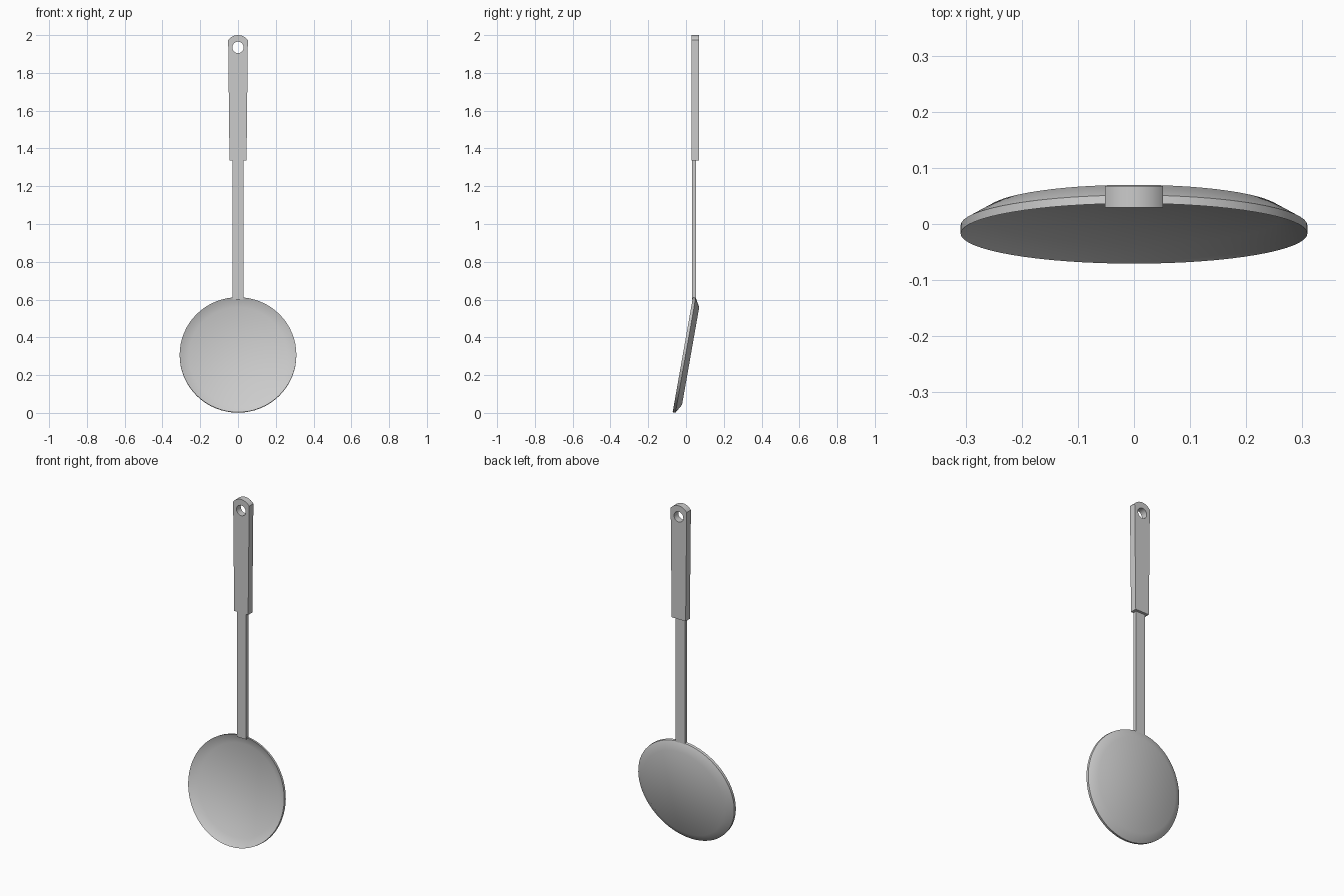
import bpy, bmesh, math
from mathutils import Matrix

cube = bpy.data.objects.get("Cube")
if cube:
    bpy.data.objects.remove(cube, do_unlink=True)

steel = bpy.data.materials.new("brushed grey metal")
steel.use_nodes = True
grey = (0.6, 0.6, 0.6, 1)
steel.diffuse_color = grey
steel.node_tree.nodes["Principled BSDF"].inputs["Base Color"].default_value = grey


def finish(name, bm, smooth_angle=35):
    """Turn a bmesh into a named, shaded object."""
    bmesh.ops.recalc_face_normals(bm, faces=bm.faces)
    mesh = bpy.data.meshes.new(name)
    bm.to_mesh(mesh)
    bm.free()
    mesh.materials.append(steel)
    obj = bpy.data.objects.new(name, mesh)
    bpy.context.collection.objects.link(obj)
    bpy.ops.object.select_all(action='DESELECT')
    obj.select_set(True)
    bpy.context.view_layer.objects.active = obj
    bpy.ops.object.shade_smooth_by_angle(angle=math.radians(smooth_angle))
    return obj


def plate(name, outline, y_front, y_back):
    """Extrude an (x, z) outline between two depths."""
    bm = bmesh.new()
    face = bm.faces.new([bm.verts.new((x, y_front, z)) for x, z in outline])
    new = bmesh.ops.extrude_face_region(bm, geom=[face])["geom"]
    verts = [v for v in new if isinstance(v, bmesh.types.BMVert)]
    bmesh.ops.translate(bm, verts=verts, vec=(0, y_back - y_front, 0))
    return finish(name, bm)


# Shallow dish: rings of (radius, depth) from the hollow floor round to the back
SIDES = 64
profile = [(0.26, 0.027), (0.309, 0), (0.309, 0.015), (0.262, 0.042)]
bm = bmesh.new()
rings = []
for r, d in profile:
    angles = [2 * math.pi * i / SIDES for i in range(SIDES)]
    rings.append([bm.verts.new((r * math.cos(a), d, r * math.sin(a))) for a in angles])
for a, b in zip(rings, rings[1:]):
    for i in range(SIDES):
        j = (i + 1) % SIDES
        bm.faces.new((a[i], a[j], b[j], b[i]))
bm.faces.new(rings[0])
bm.faces.new(rings[-1])
tilt = Matrix.Translation((0, -0.017, 0.308)) @ Matrix.Rotation(math.radians(-10), 4, 'X')
bmesh.ops.transform(bm, matrix=tilt, verts=bm.verts)
finish("dish", bm)

# Flat stem
plate("stem", [(-0.03, 0.6), (0.03, 0.6), (0.03, 1.345), (-0.03, 1.345)], 0.033, 0.053)

# Tapered grip with a rounded top
HOLE_Z, TOP_R = 1.935, 0.065
half = math.asin(0.052 / TOP_R)
arc = [half - 2 * half * i / 16 for i in range(17)]
outline = [(-0.045, 1.335), (0.045, 1.335)]
outline += [(TOP_R * math.sin(a), HOLE_Z + TOP_R * math.cos(a)) for a in arc]
grip = plate("grip", outline, 0.029, 0.068)

# Hanging hole
bpy.ops.mesh.primitive_cylinder_add(vertices=32, radius=0.03, depth=0.2,
                                    location=(0, 0.05, HOLE_Z), rotation=(math.pi / 2, 0, 0))
cutter = bpy.context.object
cutter.name = "hole_cutter"
cutter.data.materials.append(steel)
cutter.hide_render = True
cutter.hide_viewport = True
cut = grip.modifiers.new("hanging hole", 'BOOLEAN')
cut.operation = 'DIFFERENCE'
cut.solver = 'EXACT'
cut.object = cutter
